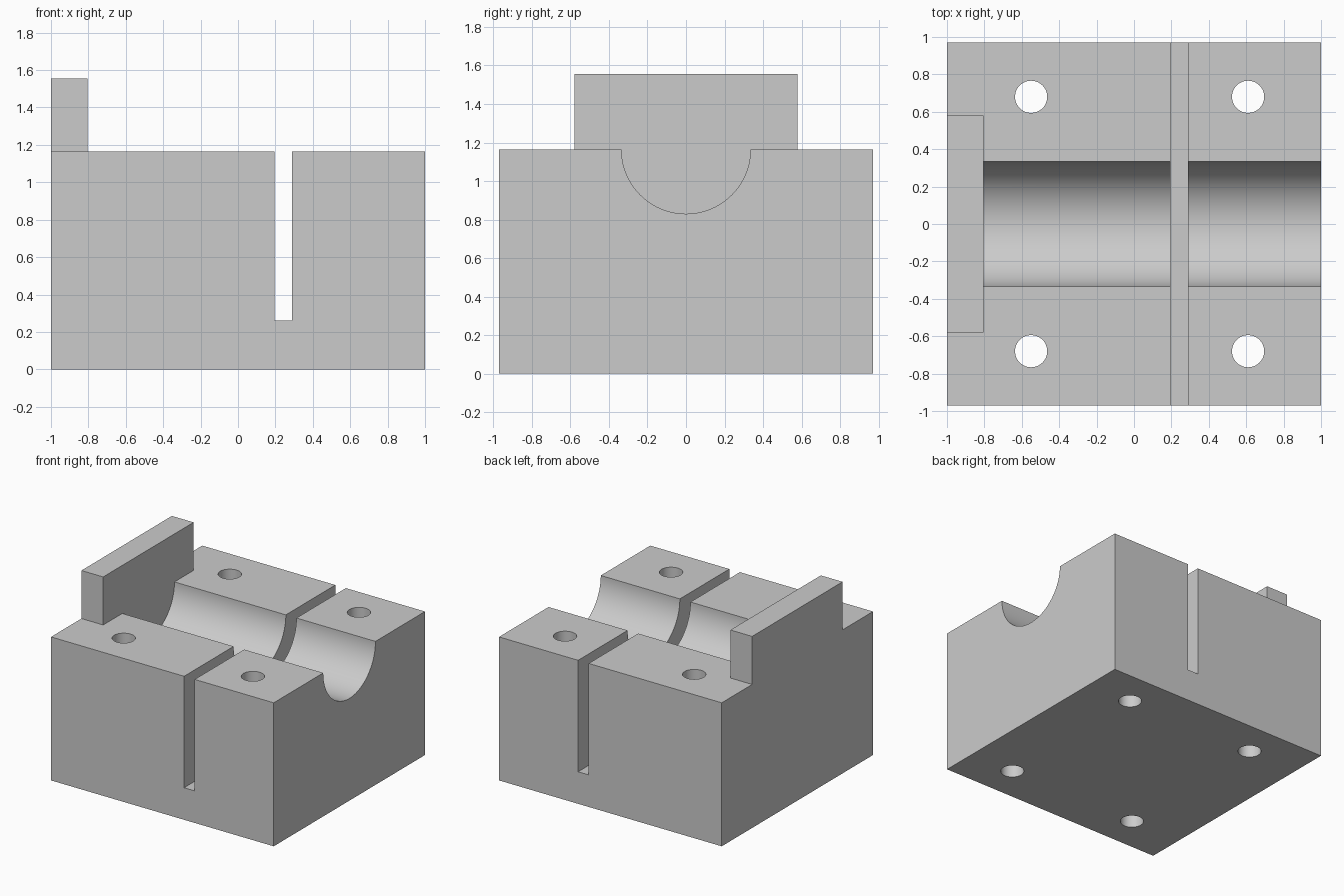
import bpy
import math
from mathutils import Vector

cube = bpy.data.objects.get("Cube")
if cube:
    bpy.data.objects.remove(cube, do_unlink=True)

WIDTH, DEPTH, HEIGHT = 2.0, 1.94, 1.165
PLATE_X, PLATE_TOP = -0.805, 1.555

grey = bpy.data.materials.new("light grey")
grey.use_nodes = True
grey.diffuse_color = (0.6, 0.6, 0.6, 1)
grey.node_tree.nodes["Principled BSDF"].inputs["Base Color"].default_value = (0.6, 0.6, 0.6, 1)


def box(name, low, high):
    low, high = Vector(low), Vector(high)
    bpy.ops.mesh.primitive_cube_add(size=1, location=(low + high) / 2)
    obj = bpy.context.object
    obj.name = name
    obj.scale = high - low
    bpy.ops.object.transform_apply(location=True, rotation=True, scale=True)
    obj.data.materials.append(grey)
    return obj


def cylinder(name, radius, length, location, rotation=(0, 0, 0), sides=64):
    bpy.ops.mesh.primitive_cylinder_add(vertices=sides, radius=radius, depth=length,
                                        location=location, rotation=rotation)
    obj = bpy.context.object
    obj.name = name
    bpy.ops.object.transform_apply(location=True, rotation=True, scale=True)
    obj.data.materials.append(grey)
    return obj


def combine(target, tool, operation):
    mod = target.modifiers.new(tool.name, "BOOLEAN")
    mod.operation = operation
    mod.solver = "EXACT"
    mod.object = tool
    bpy.context.view_layer.objects.active = target
    bpy.ops.object.modifier_apply(modifier=mod.name)
    bpy.data.objects.remove(tool, do_unlink=True)


# Main block
block = box("bearing_block", (-WIDTH / 2, -DEPTH / 2, 0), (WIDTH / 2, DEPTH / 2, HEIGHT))

# Half-round channel, open on the left end and closed at the stop plate
channel_length = 2.2
channel = cylinder("channel_cutter", 0.335, channel_length,
                   (PLATE_X + channel_length / 2, 0, HEIGHT), (0, math.pi / 2, 0), 128)
combine(block, channel, "DIFFERENCE")

# Upright stop plate, sunk into the block
plate = box("stop_plate", (-WIDTH / 2, -0.58, 0.6), (PLATE_X, 0.58, PLATE_TOP))
combine(block, plate, "UNION")

# Deep saw slot across the block
slot = box("slot_cutter", (0.195, -1.2, 0.26), (0.29, 1.2, 1.8))
combine(block, slot, "DIFFERENCE")

# Four bolt holes right through
for x in (-0.55, 0.61):
    for y in (-0.68, 0.68):
        hole = cylinder("hole_cutter", 0.086, 3, (x, y, 0.5))
        combine(block, hole, "DIFFERENCE")

# Smooth the round surfaces and keep the edges sharp
bpy.ops.object.select_all(action="DESELECT")
block.select_set(True)
bpy.context.view_layer.objects.active = block
bpy.ops.object.shade_smooth_by_angle(angle=math.radians(30))
